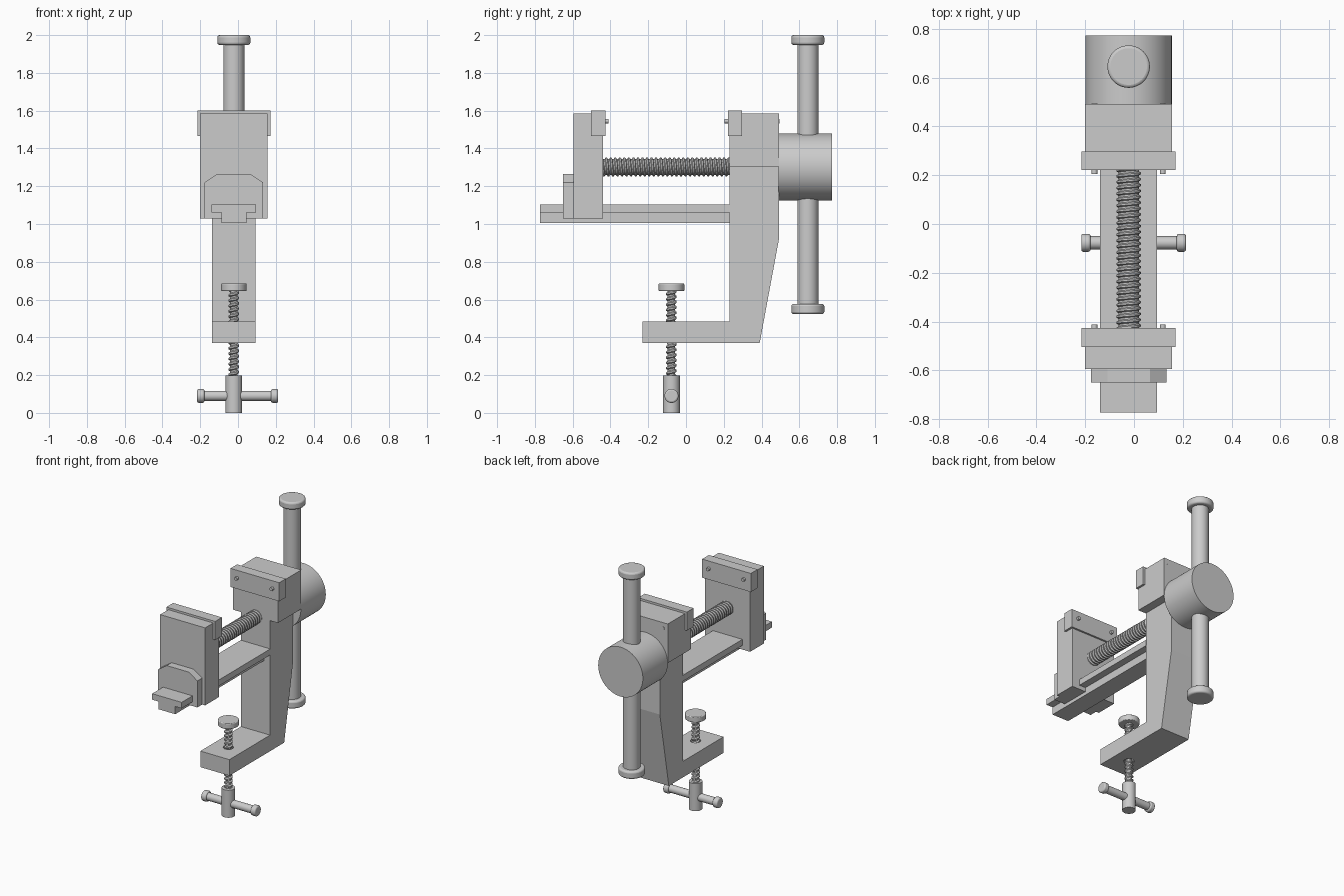
import bpy, bmesh, math
from mathutils import Vector

if "Cube" in bpy.data.objects:
    bpy.data.objects.remove(bpy.data.objects["Cube"])

CX = -0.022   # centre line of the vise
CY = -0.077   # centre of the clamp screw


def finish(name, bm, smooth=False, bevel=0):
    bmesh.ops.recalc_face_normals(bm, faces=bm.faces)
    me = bpy.data.meshes.new(name)
    bm.to_mesh(me)
    bm.free()
    ob = bpy.data.objects.new(name, me)
    bpy.context.collection.objects.link(ob)
    if bevel:
        m = ob.modifiers.new("bevel", 'BEVEL')
        m.width, m.segments, m.limit_method = bevel, 3, 'ANGLE'
        m.angle_limit = math.radians(50)
    if smooth:
        bpy.ops.object.select_all(action='DESELECT')
        ob.select_set(True)
        bpy.context.view_layer.objects.active = ob
        bpy.ops.object.shade_smooth_by_angle(angle=math.radians(35))
    return ob


def prism(name, pts, offset):
    """Extrude a closed 3D outline along offset."""
    bm = bmesh.new()
    f = bm.faces.new([bm.verts.new(p) for p in pts])
    r = bmesh.ops.extrude_face_region(bm, geom=[f])
    bmesh.ops.translate(bm, vec=offset, verts=[v for v in r['geom'] if isinstance(v, bmesh.types.BMVert)])
    return finish(name, bm)


def block(name, half, y0, y1, z0, z1):
    a, b = CX - half, CX + half
    return prism(name, [(a, y0, z0), (b, y0, z0), (b, y0, z1), (a, y0, z1)], (0, y1 - y0, 0))


def place(bm, p0, p1):
    d = Vector(p1) - Vector(p0)
    q = Vector((0, 0, 1)).rotation_difference(d)
    for v in bm.verts:
        v.co = q @ v.co + Vector(p0)


def rod(name, r, p0, p1, bevel=0, seg=48):
    bm = bmesh.new()
    L = (Vector(p1) - Vector(p0)).length
    bmesh.ops.create_cone(bm, cap_ends=True, segments=seg, radius1=r, radius2=r, depth=L)
    bmesh.ops.translate(bm, vec=(0, 0, L / 2), verts=bm.verts)
    place(bm, p0, p1)
    return finish(name, bm, True, bevel)


def thread(name, r, depth, pitch, p0, p1, n=28):
    """Continuous helical thread; the ends are buried in other parts."""
    bm = bmesh.new()
    turns = int((Vector(p1) - Vector(p0)).length / pitch)
    prof = [(0, r - depth), (0.3, r - depth), (0.5, r), (0.8, r)]
    rows = []
    for i in range(4 * turns + 5):
        t, rad = prof[i % 4]
        rows.append([bm.verts.new((rad * math.cos(math.tau * j / n), rad * math.sin(math.tau * j / n),
                                   pitch * (i // 4 + t + j / n - 1))) for j in range(n)])
    for i in range(len(rows) - 1):
        for j in range(n - 1):
            bm.faces.new((rows[i][j], rows[i][j + 1], rows[i + 1][j + 1], rows[i + 1][j]))
        if i + 5 < len(rows):   # the seam joins one turn up
            bm.faces.new((rows[i + 4][0], rows[i + 5][0], rows[i + 1][n - 1], rows[i][n - 1]))
    place(bm, p0, p1)
    return finish(name, bm, True)


# Fixed frame with the table clamp arm, drilled for the clamp screw
outline = [(0.23, 1.305), (0.492, 1.305), (0.492, 0.92), (0.39, 0.37),
           (-0.23, 0.37), (-0.23, 0.485), (0.23, 0.485)]
frame = prism("clamp_frame", [(CX - 0.115, y, z) for y, z in outline], (0.23, 0, 0))
cutter = rod("screw_hole_cutter", 0.034, (CX, CY, 0.3), (CX, CY, 0.6))
cutter.hide_render = True
cutter.hide_set(True)
hole = frame.modifiers.new("screw_hole", 'BOOLEAN')
hole.operation, hole.object, hole.solver = 'DIFFERENCE', cutter, 'EXACT'

# Jaws and grip plates
block("fixed_jaw", 0.178, 0.23, 0.492, 1.305, 1.585)
block("moving_jaw", 0.178, -0.595, -0.44, 1.03, 1.585)
block("fixed_jaw_plate", 0.193, 0.222, 0.297, 1.467, 1.6)
block("moving_jaw_plate", 0.193, -0.503, -0.427, 1.467, 1.6)
for s in (-1, 1):
    x = CX + s * 0.14
    rod("fixed_plate_screw", 0.012, (x, 0.204, 1.545), (x, 0.494, 1.545), seg=20)
    rod("moving_plate_screw", 0.012, (x, -0.55, 1.545), (x, -0.411, 1.545), seg=20)

# Chamfered guide on the front of the moving jaw
guide = [(-0.155, 1.03), (0.155, 1.03), (0.155, 1.22), (0.087, 1.265), (-0.087, 1.265), (-0.155, 1.22)]
prism("front_guide", [(CX + x, -0.65, z) for x, z in guide], (0, 0.055, 0))

# T-shaped slide rail
tee = [(-0.066, 1.005), (0.066, 1.005), (0.066, 1.06), (0.117, 1.06),
       (0.117, 1.103), (-0.117, 1.103), (-0.117, 1.06), (-0.066, 1.06)]
prism("slide_rail", [(CX + x, -0.773, z) for x, z in tee], (0, 1.01, 0))

# Main screw, hub and turning handle
thread("main_screw", 0.05, 0.008, 0.024, (CX, -0.48, 1.302), (CX, 0.29, 1.302))
rod("handle_hub", 0.177, (CX, 0.49, 1.302), (CX, 0.772, 1.302), seg=80)
HY = 0.645
rod("handle_bar", 0.056, (CX, HY, 0.55), (CX, HY, 1.97))
for z0, z1 in ((0.523, 0.577), (1.948, 2.0)):
    rod("handle_cap", 0.087, (CX, HY, z0), (CX, HY, z1), bevel=0.012)

# Table clamp screw with pad, boss and cross bar
thread("clamp_screw", 0.028, 0.008, 0.028, (CX, CY, 0.17), (CX, CY, 0.655))
rod("clamp_pad", 0.068, (CX, CY, 0.645), (CX, CY, 0.685), bevel=0.005)
rod("clamp_boss", 0.044, (CX, CY, 0), (CX, CY, 0.197))
rod("cross_bar", 0.027, (-0.2, CY, 0.09), (0.2, CY, 0.09), seg=32)
for x0, x1 in ((-0.216, -0.178), (0.175, 0.213)):
    rod("cross_bar_cap", 0.037, (x0, CY, 0.09), (x1, CY, 0.09), bevel=0.009, seg=32)
